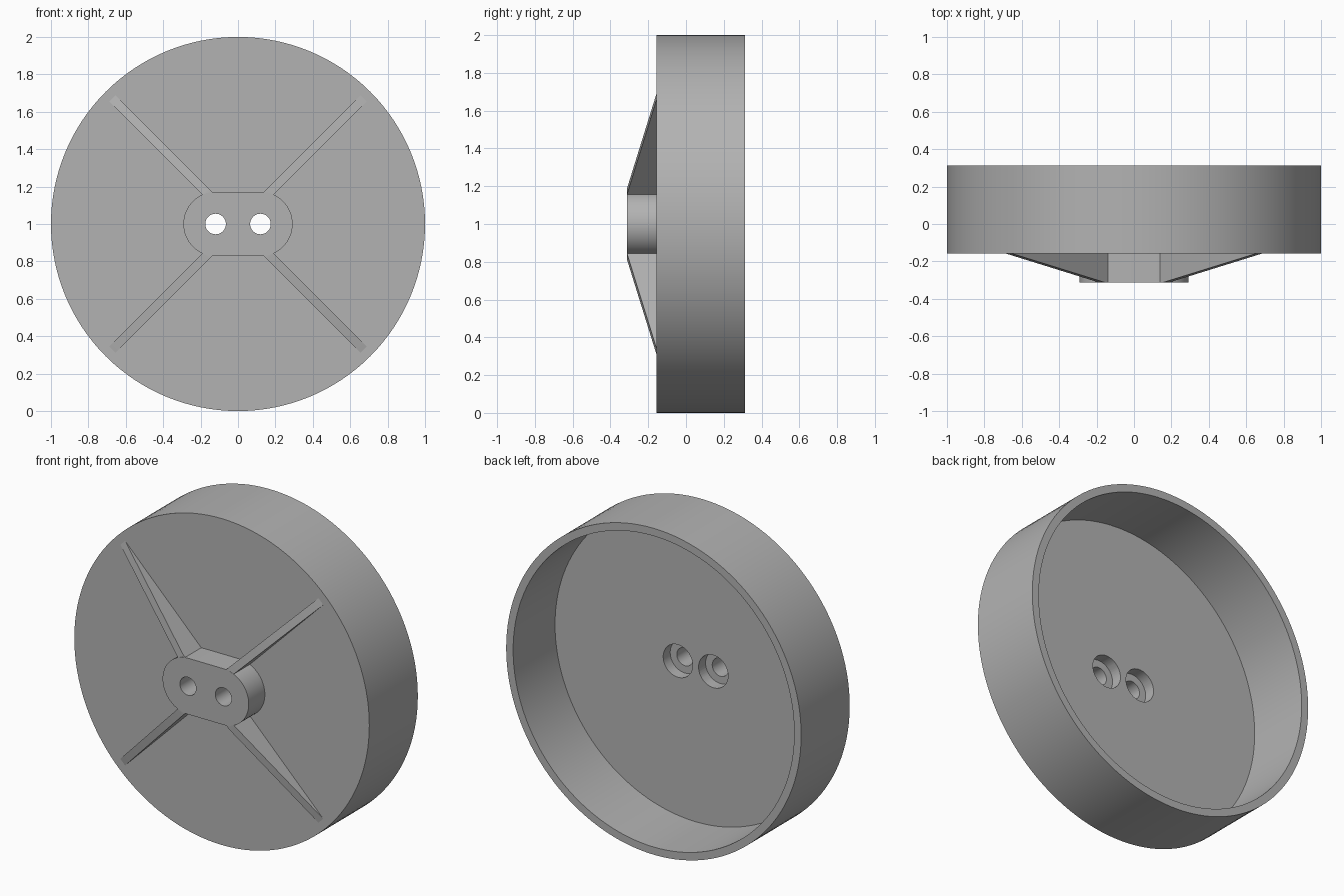
import bpy, bmesh
from math import pi, cos, sin
from mathutils import Matrix, Vector

if "Cube" in bpy.data.objects:
    bpy.data.objects.remove(bpy.data.objects["Cube"], do_unlink=True)

FRONT, FACE, FLOOR, BACK = -0.313, -0.157, -0.093, 0.313   # depth levels along y
CENTRE = Vector((0, 0, 1))
HOLE_X = 0.12

grey = bpy.data.materials.new("grey_plastic")
grey.use_nodes = True
colour = (0.45, 0.45, 0.45, 1)
grey.diffuse_color = colour
grey.node_tree.nodes["Principled BSDF"].inputs["Base Color"].default_value = colour


def finish(name, bm, matrix):
    bmesh.ops.remove_doubles(bm, verts=bm.verts, dist=1e-5)
    bmesh.ops.recalc_face_normals(bm, faces=bm.faces)
    mesh = bpy.data.meshes.new(name)
    bm.to_mesh(mesh)
    bm.free()
    mesh.transform(matrix)
    mesh.materials.append(grey)
    obj = bpy.data.objects.new(name, mesh)
    bpy.context.collection.objects.link(obj)
    return obj


def lathe(name, profile, centre, steps):
    """Spin a (radius, y) profile round the y axis."""
    bm = bmesh.new()
    verts = [bm.verts.new((r, y, 0)) for r, y in profile]
    edges = [bm.edges.new(pair) for pair in zip(verts, verts[1:])]
    bmesh.ops.spin(bm, geom=verts + edges, cent=(0, 0, 0), axis=(0, 1, 0),
                   angle=2 * pi, steps=steps)
    return finish(name, bm, Matrix.Translation(centre))


def prism(name, outline, offset, matrix):
    """Extrude a flat outline along an offset."""
    bm = bmesh.new()
    face = bm.faces.new([bm.verts.new(p) for p in outline])
    result = bmesh.ops.extrude_face_region(bm, geom=[face], use_keep_orig=True)
    moved = [g for g in result["geom"] if isinstance(g, bmesh.types.BMVert)]
    bmesh.ops.translate(bm, verts=moved, vec=offset)
    return finish(name, bm, matrix)


# Open cup: round front plate with a thin rim wall
cup = lathe("cup", [(0, FACE), (1, FACE), (1, BACK), (0.953, BACK),
                    (0.953, FLOOR), (0, FLOOR)], CENTRE, 128)

# Hub: slot-shaped boss on the front
outline = []
for side in (0, 1):
    for i in range(33):
        a = -pi / 2 + side * pi + i * pi / 32
        outline.append((HOLE_X * (1 - 2 * side) + 0.172 * cos(a), FRONT, 0.172 * sin(a)))
hub = prism("hub", outline, (0, FACE - FRONT, 0), Matrix.Translation(CENTRE))

# Ribs: four tapering diagonal braces
half = 0.023
rib_profile = [(0.22, FACE, -half), (0.22, FRONT + 0.001, -half),
               (0.245, FRONT + 0.001, -half), (0.95, FACE, -half)]
ribs = []
for k, name in enumerate(("lower_left", "lower_right", "upper_right", "upper_left")):
    turn = Matrix.Rotation(pi / 4 + k * pi / 2, 4, 'Y')
    ribs.append(prism(name + "_rib", rib_profile, (0, 0, 2 * half),
                      Matrix.Translation(CENTRE) @ turn))

# Screw holes: counterbored from the back, cut through plate and hub
step = FACE - 0.004
for x in (-HOLE_X, HOLE_X):
    cutter = lathe("screw_hole_cutter",
                   [(0, FRONT - 0.1), (0.055, FRONT - 0.1), (0.055, step),
                    (0.1, step), (0.1, 0), (0, 0)],
                   CENTRE + Vector((x, 0, 0)), 48)
    cutter.hide_render = True
    for obj in (cup, hub):
        mod = obj.modifiers.new("screw_hole", 'BOOLEAN')
        mod.operation = 'DIFFERENCE'
        mod.solver = 'EXACT'
        mod.object = cutter
        bpy.context.view_layer.objects.active = obj
        bpy.ops.object.modifier_apply(modifier=mod.name)
    bpy.data.objects.remove(cutter, do_unlink=True)

# Smooth the round walls, keep the rims crisp
bpy.ops.object.select_all(action='DESELECT')
for obj in [cup, hub] + ribs:
    obj.select_set(True)
bpy.context.view_layer.objects.active = cup
bpy.ops.object.shade_smooth_by_angle(angle=pi / 6)
